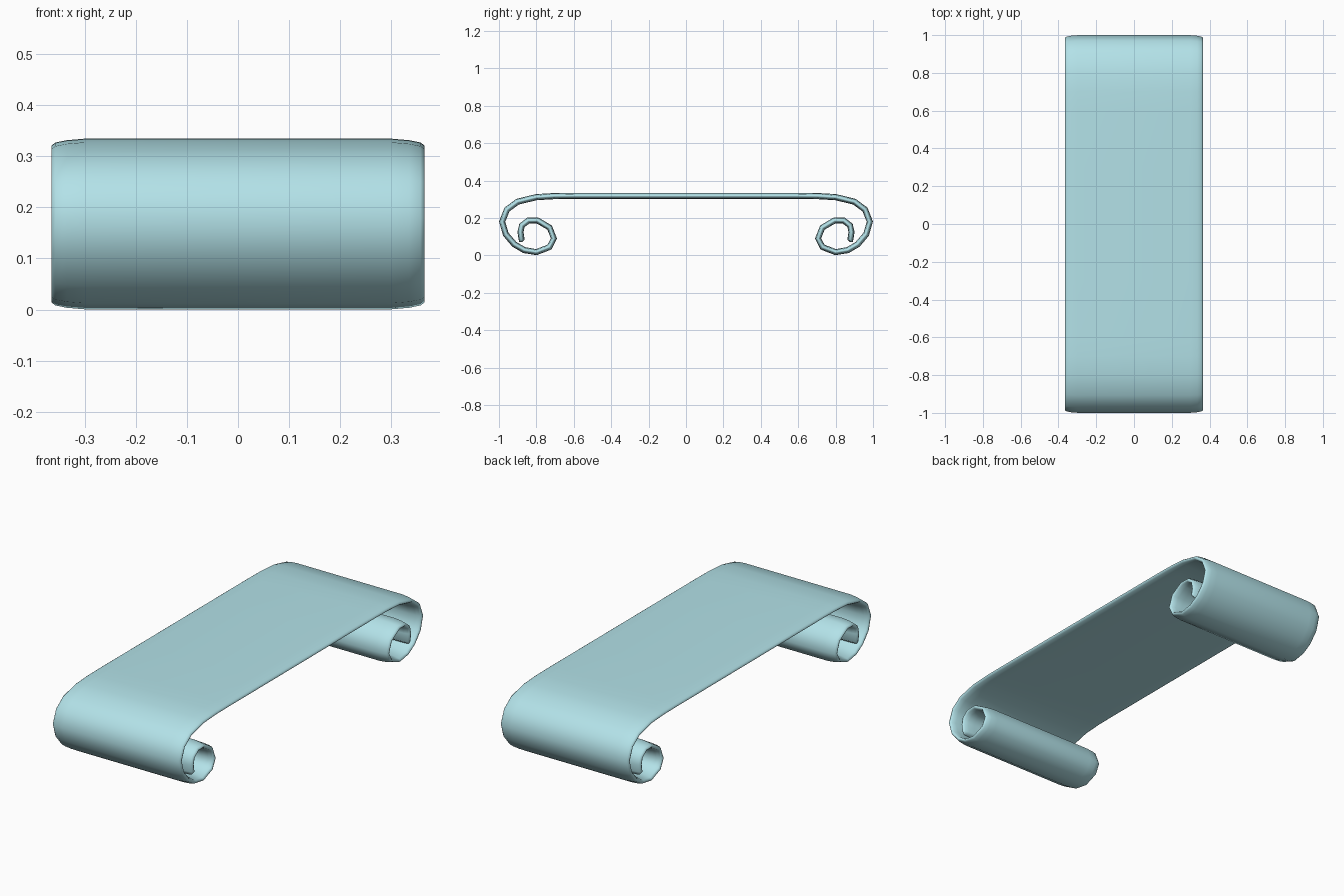
import bpy, bmesh
from mathutils import Vector

if "Cube" in bpy.data.objects:
    bpy.data.objects.remove(bpy.data.objects["Cube"])

# Centreline of one half in (y, z): flat top, outer bend, inward curl
half = [(0.3, .318), (.6, .318), (.7, .317), (.8, .311), (.9, .287), (.957, .245),
        (.983, .18), (.963, .112), (.918, .059), (.865, .028), (.80, .017),
        (.73, .044), (.706, .09), (.729, .148), (.795, .187), (.843, .186),
        (.877, .16), (.885, .125), (.879, .085), (.884, .071)]
path = [Vector((-y, z)) for y, z in reversed(half)] + [Vector(p) for p in half]

# Cross-section: (x, offset across the sheet), thin rounded edges
side = [(.30, .0165), (.335, .0135), (.357, .009), (.365, .003)]
right = side + [(x, -t) for x, t in reversed(side)]
section = right + [(-x, t) for x, t in reversed(right)]

bm = bmesh.new()
rings = []
last = len(path) - 1
for i, p in enumerate(path):
    tangent = Vector((0, 0))
    if i > 0:
        tangent += (p - path[i - 1]).normalized()
    if i < last:
        tangent += (path[i + 1] - p).normalized()
    tangent.normalize()
    if i in (0, last):  # keep the tip square to the curl
        tangent = (path[i] - path[i - 2]).normalized() if i else (path[2] - p).normalized()
    normal = Vector((-tangent.y, tangent.x))
    thick, width = (.45, .97) if i in (0, last) else (1, 1)
    rings.append([bm.verts.new((x * width, p.x + normal.x * t * thick,
                                p.y + normal.y * t * thick)) for x, t in section])

# Skin the rings and close both tips
n = len(section)
for a, b in zip(rings, rings[1:]):
    for k in range(n):
        bm.faces.new((a[k], a[(k + 1) % n], b[(k + 1) % n], b[k]))
bm.faces.new(rings[0])
bm.faces.new(rings[-1])
bmesh.ops.recalc_face_normals(bm, faces=bm.faces[:])
for f in bm.faces:
    f.smooth = True

mesh = bpy.data.meshes.new("scroll_table")
bm.to_mesh(mesh)
bm.free()
table = bpy.data.objects.new("scroll_table", mesh)
bpy.context.collection.objects.link(table)

# Pale blue surface
mat = bpy.data.materials.new("pale_blue")
mat.diffuse_color = (.45, .76, .81, 1)
mat.use_nodes = True
mat.node_tree.nodes["Principled BSDF"].inputs["Base Color"].default_value = mat.diffuse_color
mesh.materials.append(mat)
